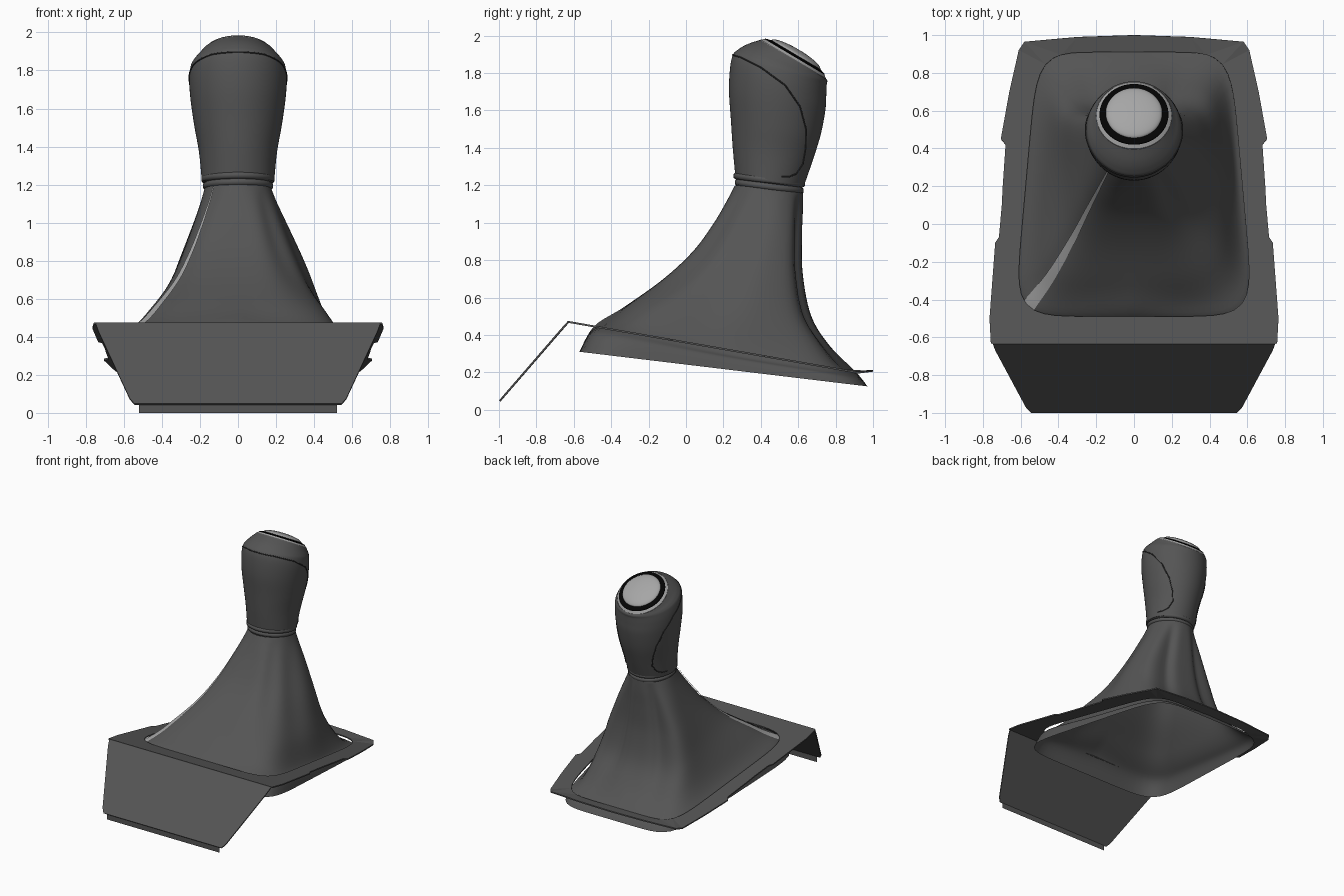
import bpy, bmesh, math
from mathutils import Vector
from mathutils.bvhtree import BVHTree

cube = bpy.data.objects.get("Cube")
if cube:
    bpy.data.objects.remove(cube)


def material(name, r, g, b):
    m = bpy.data.materials.new(name)
    m.use_nodes = True
    m.diffuse_color = (r, g, b, 1)
    m.node_tree.nodes["Principled BSDF"].inputs["Base Color"].default_value = (r, g, b, 1)
    return m


CHARCOAL = material("charcoal", .09, .09, .09)
SEAM = material("seam_dark", .03, .03, .03)
BLACK = material("black", .001, .001, .001)
SILVER = material("silver", .38, .38, .38)
SEGMENTS = 96


def finish(name, bm, mat, angle=None):
    mesh = bpy.data.meshes.new(name)
    bmesh.ops.recalc_face_normals(bm, faces=bm.faces)
    bm.to_mesh(mesh)
    bm.free()
    obj = bpy.data.objects.new(name, mesh)
    bpy.context.collection.objects.link(obj)
    mesh.materials.append(mat)
    if angle:
        bpy.ops.object.select_all(action='DESELECT')
        obj.select_set(True)
        bpy.context.view_layer.objects.active = obj
        bpy.ops.object.shade_smooth_by_angle(angle=math.radians(angle))
    return obj


def ring_point(ring, a):
    """Point on a tilted rounded section: front y, z, back y, z, half widths, squareness."""
    fy, fz, by, bz, wf, wb, n = ring
    c, s = math.cos(a), math.sin(a)
    r = (abs(c) ** n + abs(s) ** n) ** (-1 / n)
    t = (r * s + 1) / 2
    return Vector((r * c * (wf + (wb - wf) * t), fy + (by - fy) * t, fz + (bz - fz) * t))


def smooth_rings(rings, steps=6):
    """Catmull-Rom interpolation of the section parameters."""
    out = []
    for i in range(len(rings) - 1):
        p0, p1 = rings[max(i - 1, 0)], rings[i]
        p2, p3 = rings[i + 1], rings[min(i + 2, len(rings) - 1)]
        for k in range(steps):
            t = k / steps
            out.append([b + .5 * t * (c - a + t * (2 * a - 5 * b + 4 * c - d + t * (3 * (b - c) + d - a)))
                        for a, b, c, d in zip(p0, p1, p2, p3)])
    return out + [rings[-1]]


def loft(name, rings, mat, cap=False, fold=None, angle=40):
    bm = bmesh.new()
    rows = []
    for j, ring in enumerate(rings):
        row = []
        for i in range(SEGMENTS):
            a = math.tau * i / SEGMENTS
            p = ring_point(ring, a)
            if fold:
                p = fold(p, a, j / (len(rings) - 1))
            row.append(bm.verts.new(p))
        rows.append(row)
    for lo, hi in zip(rows, rows[1:]):
        for i in range(SEGMENTS):
            k = (i + 1) % SEGMENTS
            bm.faces.new((lo[i], lo[k], hi[k], hi[i]))
    if cap:
        bm.faces.new(rows[0])
        bm.faces.new(rows[-1])
    return finish(name, bm, mat, angle)


def tube(name, points, radius, mat):
    cu = bpy.data.curves.new(name, 'CURVE')
    cu.dimensions = '3D'
    cu.bevel_depth = radius
    cu.bevel_resolution = 2
    sp = cu.splines.new('POLY')
    sp.points.add(len(points) - 1)
    for pt, p in zip(sp.points, points):
        pt.co = (*p, 1)
    cu.materials.append(mat)
    bpy.context.collection.objects.link(bpy.data.objects.new(name, cu))


# Knob grip
knob_rings = smooth_rings([
    (.265, 1.235, .63, 1.195, .19, .19, 2),
    (.25, 1.4, .68, 1.34, .205, .205, 2),
    (.24, 1.55, .72, 1.47, .23, .23, 2),
    (.23, 1.7, .745, 1.6, .25, .25, 2),
    (.235, 1.82, .75, 1.68, .256, .256, 2),
    (.25, 1.895, .752, 1.735, .25, .25, 2),
    (.28, 1.927, .755, 1.75, .238, .238, 2),
    (.33, 1.955, .755, 1.76, .218, .218, 2),
    (.395, 1.977, .75, 1.768, .2, .2, 2)])
knob = loft("knob_grip", knob_rings, CHARCOAL, cap=True)

# Stitched seam around the back panel and under the cap, traced on the grip
tree = BVHTree.FromPolygons([v.co for v in knob.data.vertices],
                            [p.vertices[:] for p in knob.data.polygons])
seam = [(.255, 1.895), (.29, 1.885), (.4, 1.83), (.53, 1.735), (.61, 1.62), (.642, 1.5),
        (.64, 1.4), (.625, 1.315), (.59, 1.262), (.55, 1.245), (.5, 1.245)]
side = []
for (y0, z0), (y1, z1) in zip(seam, seam[1:]):
    for k in range(5):
        t = k / 5
        hit, normal = tree.ray_cast(Vector((1, y0 + (y1 - y0) * t, z0 + (z1 - z0) * t)),
                                    Vector((-1, 0, 0)))[:2]
        if hit:
            side.append(hit + normal * .001)
front = [Vector((x, .25 + x * x * 2, 1.897)) for x in (-.03, 0, .03)]
mirrored = [Vector((-p.x, p.y, p.z)) for p in side]
tube("grip_seam", mirrored[::-1] + front + side, .004, SEAM)


# Raised button on top of the knob
def button_ring(radius, height):
    along, up = Vector((.86, -.51)), Vector((.51, .86))
    centre = Vector((.572, 1.873)) + up * height
    f, b = centre - along * radius, centre + along * radius
    return (*f, *b, radius * .98, radius * .98, 2)


loft("button_rim", [button_ring(.205, -.012), button_ring(.203, .002), button_ring(.186, .016)], SILVER)
loft("button_black_ring", [button_ring(.187, .014), button_ring(.185, .02), button_ring(.15, .03)], BLACK)
loft("button_disc", [button_ring(.153 * math.cos(k * math.pi / 18), .028 + .033 * math.sin(k * math.pi / 18))
                     for k in range(9)], SILVER, cap=True)


# Double collar under the knob
def collar(name, z, radius):
    prof = [(-.018, -.012), (-.01, 0), (.01, 0), (.018, -.012)]
    loft(name, [(.445 - radius - d, z + .022 + h, .445 + radius + d, z - .022 + h,
                 radius + d, radius + d, 2) for h, d in prof], CHARCOAL, cap=True, angle=60)


collar("collar_upper", 1.228, .191)
collar("collar_lower", 1.193, .184)


# Leather boot: troughs beside the back ridge, a slack side and a sag near the opening
def boot_fold(p, a, t):
    centre = Vector((0, .44, p.z))
    bump = 0
    for at, depth, width in ((.165, .22, .03), (.335, .2, .03), (.03, -.12, .06), (.87, .1, .035)):
        d = (a / math.tau - at + .5) % 1 - .5
        bump += depth * math.exp(-(d / width) ** 2)
    strength = math.sin(math.pi * min(1, max(0, (t - .18) / .79)))
    sag = (.06 if p.x > 0 else .025) * abs(math.cos(a)) * math.exp(-((t - .2) / .08) ** 2)
    return p + (centre - p) * bump * strength - Vector((0, 0, sag))


HOLE = (-.49, .447, .91, .2, .635, .51, 7)
boot_rings = smooth_rings([
    (-.57, .31, .97, .125, .685, .53, 7),
    HOLE,
    (-.33, .55, .77, .34, .51, .44, 6),
    (-.12, .7, .67, .5, .375, .405, 5),
    (.04, .85, .625, .72, .285, .345, 4.5),
    (.15, 1.0, .62, .92, .225, .27, 3.5),
    (.22, 1.12, .625, 1.07, .19, .21, 2.5),
    (.262, 1.2, .625, 1.165, .175, .175, 2)])
loft("boot", boot_rings, CHARCOAL, fold=boot_fold, angle=60)

# Pale strip lying along one front corner of the boot
bm = bmesh.new()
rows = []
last = len(boot_rings) - 1
for j in range(6, last):
    spread = 2.8 - 1.4 * j / last
    row = []
    for a in (-spread, 0, spread):
        angle = math.radians(226 + a)
        p = boot_fold(ring_point(boot_rings[j], angle), angle, j / last)
        out = Vector((p.x, p.y - .44, .15)).normalized()
        row.append(bm.verts.new(p + out * .009))
    rows.append(row)
for lo, hi in zip(rows, rows[1:]):
    for i in range(2):
        bm.faces.new((lo[i], lo[i + 1], hi[i + 1], hi[i]))
finish("boot_strip", bm, SILVER, 60)


# Surround plate with the boot opening
def plate_z(y):
    return .447 - (y + .5) * .175 + max(0, y - .92) * .3


bm = bmesh.new()
half = [(.745, -.635), (.758, -.63), (.765, -.5), (.735, -.1), (.715, -.07), (.7, .1), (.695, .2),
        (.68, .42), (.705, .45), (.66, .7), (.61, .92), (.58, .965), (.3, .99)]
outline = half + [(0, 1.0)] + [(-x, y) for x, y in reversed(half)]
opening = [ring_point(HOLE, math.tau * i / SEGMENTS)[:2] for i in range(SEGMENTS)]
edges = []
for loop in (outline, opening):
    vs = [bm.verts.new((x, y, 0)) for x, y in loop]
    edges += [bm.edges.new((vs[i - 1], vs[i])) for i in range(len(vs))]
bmesh.ops.triangle_fill(bm, edges=edges, use_beauty=True)
for v in bm.verts:
    v.co.z = plate_z(v.co.y)
plate = finish("surround_plate", bm, CHARCOAL)

# Sloping front panel with small chamfered lower corners, and its lower tab
bm = bmesh.new()
right = [(.748, -.63, .468), (.735, -.665, .43), (.57, -.972, .075), (.545, -.996, .046)]
bm.faces.new([bm.verts.new(p) for p in right + [(-x, y, z) for x, y, z in reversed(right)]])
panel = finish("front_panel", bm, CHARCOAL)

bm = bmesh.new()
bm.faces.new([bm.verts.new(p) for p in ((-.52, -.99, .055), (.52, -.99, .055), (.52, -.99, 0), (-.52, -.99, 0))])
finish("front_tab", bm, CHARCOAL)

for obj in (plate, panel):
    mod = obj.modifiers.new("thickness", 'SOLIDIFY')
    mod.thickness = .01
    mod.offset = 0
